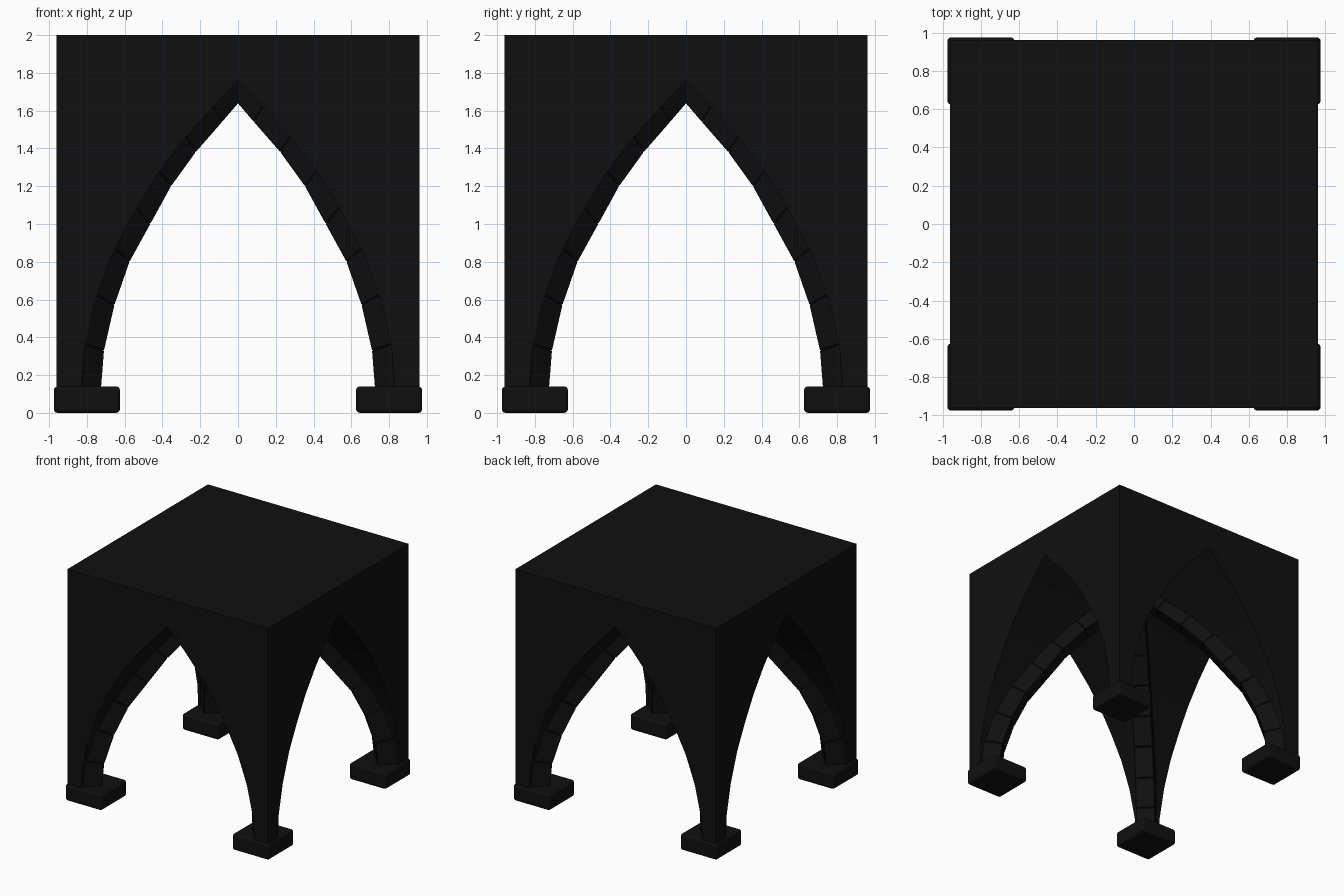
import bpy, bmesh, math
from mathutils import Vector

if "Cube" in bpy.data.objects:
    bpy.data.objects.remove(bpy.data.objects["Cube"])

mat = bpy.data.materials.new("dark_stone")
mat.diffuse_color = (0.005, 0.005, 0.005, 1)
mat.use_nodes = True
mat.node_tree.nodes["Principled BSDF"].inputs["Base Color"].default_value = mat.diffuse_color

# Half profiles (x, z): vault opening and underside centre line of the ribs
VAULT = [(.83, .10), (.815, .33), (.757, .59), (.672, .825), (.567, 1.03),
         (.45, 1.23), (.315, 1.415), (.17, 1.58), (0, 1.76)]
RIB = [(.78, .10), (.762, .33), (.707, .57), (.627, .80), (.517, 1.0),
       (.407, 1.2), (.277, 1.38), (.137, 1.54), (0, 1.70)]


def finish(bm, name, bevel=0, segments=1):
    bmesh.ops.recalc_face_normals(bm, faces=bm.faces[:])
    if bevel:
        bmesh.ops.bevel(bm, geom=bm.edges[:], offset=bevel, segments=segments,
                        profile=0.5, affect='EDGES')
    me = bpy.data.meshes.new(name)
    bm.to_mesh(me)
    bm.free()
    ob = bpy.data.objects.new(name, me)
    bpy.context.collection.objects.link(ob)
    me.materials.append(mat)
    return ob


def box(name, lo, hi, bevel=0, segments=1):
    bm = bmesh.new()
    bmesh.ops.create_cube(bm, size=1)
    for v in bm.verts:
        v.co = Vector((lo[i] + (v.co[i] + .5) * (hi[i] - lo[i]) for i in range(3)))
    return finish(bm, name, bevel, segments)


# Solid block with two crossing pointed barrel vaults cut through it
block = box("vault_block", (-.96, -.96, .02), (.96, .96, 2))
outline = [(.83, -.2)] + VAULT + [(-x, z) for x, z in VAULT[-2::-1]] + [(-.83, -.2)]
for i in range(2):
    bm = bmesh.new()
    face = bm.faces.new([bm.verts.new((x, -1.5, z)) for x, z in outline])
    ext = bmesh.ops.extrude_face_region(bm, geom=[face])["geom"]
    bmesh.ops.translate(bm, vec=(0, 3, 0),
                        verts=[g for g in ext if isinstance(g, bmesh.types.BMVert)])
    cutter = finish(bm, "vault_cutter")
    cutter.rotation_euler.z = i * math.pi / 2
    bpy.context.view_layer.update()
    mod = block.modifiers.new("cut", 'BOOLEAN')
    mod.operation, mod.solver, mod.object = 'DIFFERENCE', 'EXACT', cutter
    bpy.context.view_layer.objects.active = block
    bpy.ops.object.modifier_apply(modifier=mod.name)
    bpy.data.objects.remove(cutter)

# Diagonal ribs: joint lines along the underside and their inner edge
path = [Vector((x * math.sqrt(2), z)) for x, z in RIB]
DEPTH, HALF = .16, .08
outer = []
for i, p in enumerate(path):
    d = (path[min(i + 1, len(path) - 1)] - path[max(i - 1, 0)]).normalized()
    outer.append(p + Vector((d.y, -d.x)) * DEPTH)
outer[-1] = path[-1] + Vector((0, .2))

for sx in (-1, 1):
    for sy in (-1, 1):
        # Square footing under each leg
        c = Vector((.80 * sx, .80 * sy))
        foot = box("footing", (c.x - .175, c.y - .175, 0),
                   (c.x + .175, c.y + .175, .14), .02, 3)
        for p in foot.data.polygons:
            p.use_smooth = False
        # Wedge stones from the footing to the crown
        u = Vector((sx, sy, 0)).normalized()
        w = Vector((-u.y, u.x, 0)) * HALF
        for i in range(len(path) - 1):
            bm = bmesh.new()
            quad = (path[i], path[i + 1], outer[i + 1], outer[i])
            rings = [[bm.verts.new(u * q.x + Vector((0, 0, q.y)) + w * k) for q in quad]
                     for k in (-1, 1)]
            for r in rings:
                bm.faces.new(r)
            for j in range(4):
                k = (j + 1) % 4
                bm.faces.new((rings[0][j], rings[0][k], rings[1][k], rings[1][j]))
            finish(bm, "rib_stone", .006)
